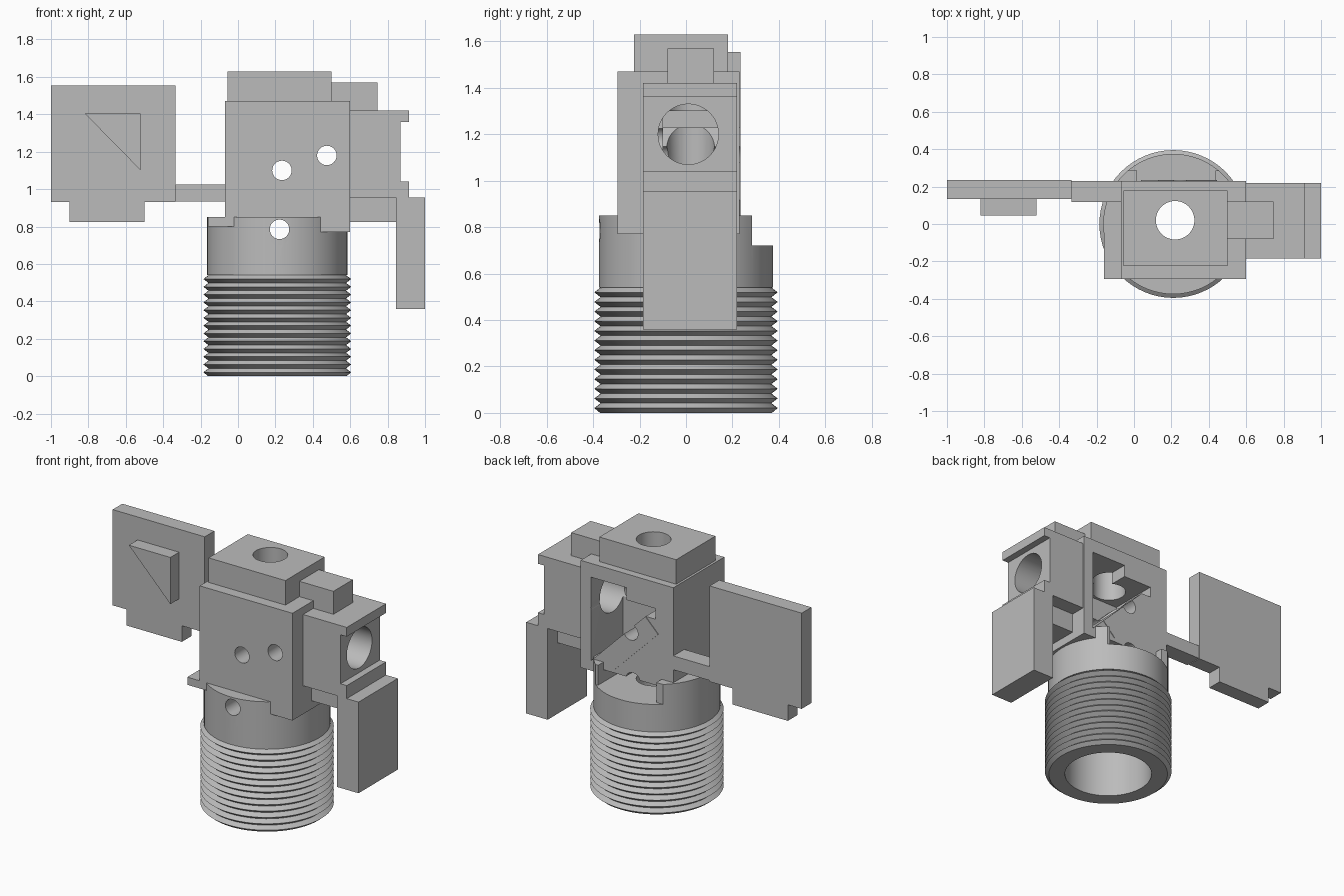
import bpy, bmesh, math
from mathutils import Matrix, Vector

scene_cube = bpy.data.objects.get("Cube")
if scene_cube:
    bpy.data.objects.remove(scene_cube, do_unlink=True)

grey = bpy.data.materials.new("machined grey")
grey.use_nodes = True
colour = (0.5, 0.5, 0.5, 1)
grey.diffuse_color = colour
grey.node_tree.nodes["Principled BSDF"].inputs["Base Color"].default_value = colour

AXIS = Vector((0.21, 0, 0))   # centre line of the threaded tube


def finish(name, bm):
    bmesh.ops.recalc_face_normals(bm, faces=bm.faces)
    mesh = bpy.data.meshes.new(name)
    bm.to_mesh(mesh)
    bm.free()
    obj = bpy.data.objects.new(name, mesh)
    mesh.materials.append(grey)
    bpy.context.collection.objects.link(obj)
    return obj


def box(name, x, y, z):
    bm = bmesh.new()
    bmesh.ops.create_cube(bm, size=1)
    for v in bm.verts:
        v.co = [(lo + hi) / 2 + c * (hi - lo) for c, (lo, hi) in zip(v.co, (x, y, z))]
    return finish(name, bm)


def prism(name, outline, y):
    """Outline in x and z, extruded along y."""
    bm = bmesh.new()
    face = bm.faces.new([bm.verts.new((px, y[0], pz)) for px, pz in outline])
    new = bmesh.ops.extrude_face_region(bm, geom=[face])["geom"]
    bmesh.ops.translate(bm, vec=(0, y[1] - y[0], 0),
                        verts=[g for g in new if isinstance(g, bmesh.types.BMVert)])
    return finish(name, bm)


def rod(name, centre, radius, length, axis):
    bm = bmesh.new()
    bmesh.ops.create_cone(bm, cap_ends=True, segments=48, radius1=radius,
                          radius2=radius, depth=length)
    turn = Vector((0, 0, 1)).rotation_difference(Vector(axis)).to_matrix().to_4x4()
    bm.transform(Matrix.Translation(centre) @ turn)
    return finish(name, bm)


def lathe(name, profile):
    bm = bmesh.new()
    verts = [bm.verts.new(AXIS + Vector((r, 0, z))) for r, z in profile]
    edges = [bm.edges.new(pair) for pair in zip(verts, verts[1:])]
    bmesh.ops.spin(bm, geom=verts + edges, cent=AXIS, axis=(0, 0, 1),
                   angle=math.tau, steps=64)
    bmesh.ops.remove_doubles(bm, verts=bm.verts, dist=0.0005)
    return finish(name, bm)


def cut(obj, cutters):
    bpy.context.view_layer.objects.active = obj
    for cutter in cutters:
        mod = obj.modifiers.new("cut", "BOOLEAN")
        mod.operation = "DIFFERENCE"
        mod.solver = "EXACT"
        mod.object = cutter
        bpy.ops.object.modifier_apply(modifier=mod.name)


# Threaded tube with a smooth collar on top and a bore from below
ridges, pitch = 13, 0.54 / 13
profile = [(0, 0.6), (0.27, 0.6), (0.27, 0), (0.37, 0)]
for i in range(ridges):
    profile += [(0.395, (i + 0.5) * pitch), (0.368, (i + 1) * pitch)]
profile += [(0.375, 0.54), (0.375, 0.85), (0, 0.85)]
collar = lathe("threaded_collar", profile)

# Central housing
body = box("housing", (-0.07, 0.6), (-0.295, 0.23), (0.8, 1.47))
skirt = box("housing_corner", (0.435, 0.6), (-0.295, 0.23), (0.77, 0.8))
flange = box("housing_flange", (-0.16, 0), (-0.295, -0.05), (0.8, 0.85))
cap = box("top_cap", (-0.055, 0.5), (-0.225, 0.18), (1.47, 1.63))
latch = box("top_latch", (0.5, 0.745), (-0.08, 0.12), (1.42, 1.57))
mirror = prism("tilted_mirror", [(0.444, 0.916), (0.352, 0.824), (0.038, 1.138), (0.13, 1.23)],
               (-0.1, 0.234))

# Side arm with lips, bracket and hanging leg
depth = (-0.185, 0.22)
arm = box("side_arm", (0.6, 0.87), depth, (0.955, 1.42))
box("arm_upper_lip", (0.87, 0.915), depth, (1.36, 1.42))
box("arm_lower_lip", (0.87, 0.915), depth, (0.955, 1.04))
box("arm_bracket", (0.6, 0.845), (-0.1, 0.12), (0.825, 0.955))
box("hanging_leg", (0.845, 1), depth, (0.36, 0.955))

# Flag plate on the other side
box("plate_link", (-0.335, -0.07), (0.118, 0.23), (0.935, 1.025))
box("flag_plate", (-1, -0.335), (0.135, 0.235), (0.93, 1.555))
box("plate_tab", (-0.9, -0.5), (0.135, 0.235), (0.825, 0.93))
prism("plate_wedge", [(-0.82, 1.405), (-0.52, 1.405), (-0.52, 1.1)], (0.045, 0.135))

# Cutters
shaft = rod("cut_shaft", (0.22, 0.02, 1), 0.103, 3, (0, 0, 1))
port = rod("cut_port", (0.7, 0.01, 1.2), 0.13, 0.5, (1, 0, 0))
pins = [rod("cut_pin", (x, 0, z), 0.052, 1.2, (0, 1, 0))
        for x, z in ((0.235, 1.1), (0.475, 1.18), (0.222, 0.785))]
window = prism("cut_window", [(0.525, 1.38), (0.27, 1.38), (0.27, 1.3), (0.06, 1.3),
                              (0.06, 1.23), (0.13, 1.23), (0.525, 0.835)], (-0.1, 0.4))
mirror_slot = prism("cut_slot", [(0.454, 0.926), (0.352, 0.824), (0.038, 1.138), (0.14, 1.24)],
                    (-0.1, 0.4))
notch = box("cut_notch", (0.015, 0.435), (-0.2, 0.6), (0.72, 1))
back_step = box("cut_back_step", (-0.5, 0.9), (0.285, 0.6), (0.72, 1))

cut(collar, [notch, back_step, shaft, pins[2]])
cut(body, [window, mirror_slot, shaft, port] + pins)
cut(mirror, [shaft, pins[0]])
cut(cap, [shaft])
cut(arm, [port])
for helper in [shaft, port, window, mirror_slot, notch, back_step] + pins:
    bpy.data.objects.remove(helper, do_unlink=True)

# Smooth round surfaces, keep machined edges crisp
bpy.ops.object.select_all(action="DESELECT")
for obj in (collar, body, mirror, cap, arm):
    obj.select_set(True)
bpy.context.view_layer.objects.active = collar
bpy.ops.object.shade_smooth_by_angle(angle=math.radians(30))
